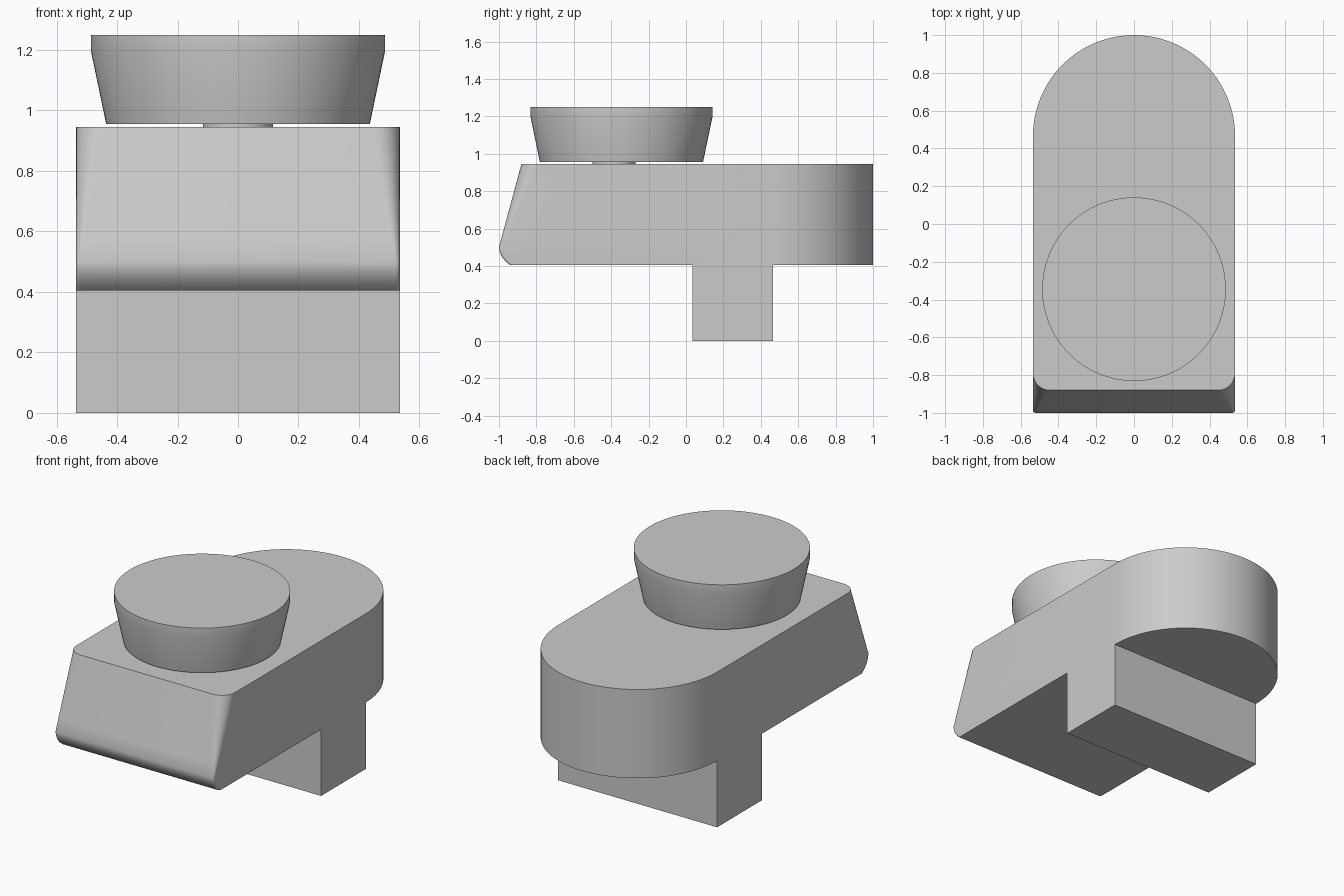
import bpy, bmesh
from math import sin, cos, pi, radians

default = bpy.data.objects.get("Cube")
if default:
    bpy.data.objects.remove(default, do_unlink=True)

grey = bpy.data.materials.new("plain grey")
grey.use_nodes = True
colour = (0.6, 0.6, 0.6, 1)
grey.diffuse_color = colour
grey.node_tree.nodes["Principled BSDF"].inputs["Base Color"].default_value = colour

HALF = 0.535
BACK = 1 - HALF


def loft(name, rings):
    """Skin a stack of closed rings and cap both ends."""
    bm = bmesh.new()
    rows = [[bm.verts.new(p) for p in ring] for ring in rings]
    n = len(rows[0])
    for low, high in zip(rows, rows[1:]):
        for i in range(n):
            j = (i + 1) % n
            bm.faces.new((low[i], low[j], high[j], high[i]))
    bm.faces.new(rows[0][::-1])
    bm.faces.new(rows[-1])
    bmesh.ops.recalc_face_normals(bm, faces=bm.faces)
    mesh = bpy.data.meshes.new(name)
    bm.to_mesh(mesh)
    bm.free()
    mesh.materials.append(grey)
    obj = bpy.data.objects.new(name, mesh)
    bpy.context.collection.objects.link(obj)
    bpy.ops.object.select_all(action='DESELECT')
    obj.select_set(True)
    bpy.context.view_layer.objects.active = obj
    bpy.ops.object.shade_smooth_by_angle(angle=radians(30))
    return obj


def arc(cx, cy, z, r, start, end, steps):
    angles = [start + (end - start) * i / steps for i in range(steps + 1)]
    return [(cx + r * cos(a), cy + r * sin(a), z) for a in angles]


def circle(cy, z, r, steps=96):
    return arc(0, cy, z, r, 0, 2 * pi, steps)[:-1]


def body_ring(front, z, r):
    """Round back, straight sides and two filleted front corners."""
    ring = arc(0, BACK, z, HALF, 0, pi, 64)
    ring += arc(r - HALF, front + r, z, r, pi, 1.5 * pi, 8)
    ring += arc(HALF - r, front + r, z, r, 1.5 * pi, 2 * pi, 8)
    return ring


# Main body: rounded lower lip, sloping front, corner fillets widening upward
lip = [(-0.94, 0.405), (-0.965, 0.425), (-0.985, 0.45), (-0.996, 0.475), (-1.0, 0.5)]
rings = [body_ring(y, z, 0.014) for y, z in lip]
for i in range(1, 7):
    t = i / 6
    rings.append(body_ring(-1 + 0.12 * t, 0.5 + 0.445 * t, 0.014 + 0.076 * t))
loft("body", rings)

# Crosswise foot block
loft("foot_block", [[(-HALF, 0.035, z), (HALF, 0.035, z),
                     (HALF, BACK, z), (-HALF, BACK, z)] for z in (0, 0.41)])

# Flared knob with a short straight rim, on a hidden stem
KNOB = -0.345
loft("knob", [circle(KNOB, z, r) for z, r in ((0.955, 0.436), (1.195, 0.486), (1.25, 0.486))])
loft("knob_stem", [circle(-0.385, z, 0.115, 32) for z in (0.94, 0.96)])
